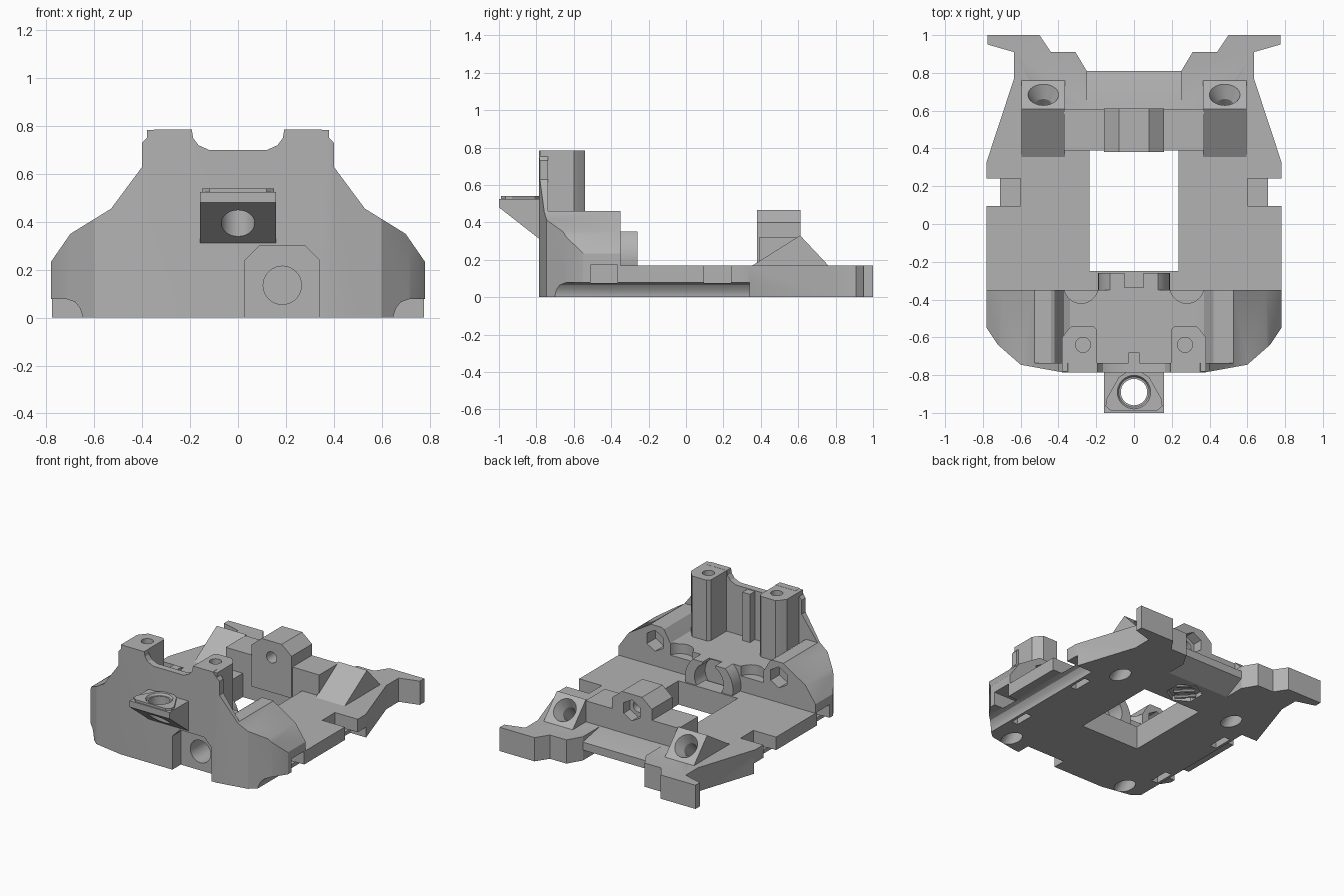
import bpy, bmesh, math
from mathutils import Vector, Matrix

cube = bpy.data.objects.get("Cube")
if cube:
    bpy.data.objects.remove(cube)

grey = bpy.data.materials.new("mid_grey")
grey.use_nodes = True
COLOUR = (0.45, 0.45, 0.45, 1)
grey.diffuse_color = COLOUR
grey.node_tree.nodes["Principled BSDF"].inputs["Base Color"].default_value = COLOUR


def finish(name, bm):
    bmesh.ops.recalc_face_normals(bm, faces=bm.faces)
    mesh = bpy.data.meshes.new(name)
    bm.to_mesh(mesh)
    bm.free()
    mesh.materials.append(grey)
    ob = bpy.data.objects.new(name, mesh)
    bpy.context.collection.objects.link(ob)
    return ob


def prism(name, pts, axis, lo, hi):
    """Extrude a flat profile along one axis."""
    place = {"x": lambda a, b, c: (c, a, b),
             "y": lambda a, b, c: (a, c, b),
             "z": lambda a, b, c: (a, b, c)}[axis]
    bm = bmesh.new()
    ends = [[bm.verts.new(place(a, b, c)) for a, b in pts] for c in (lo, hi)]
    for ring in ends:
        bm.faces.new(ring)
    for i in range(len(pts)):
        j = (i + 1) % len(pts)
        bm.faces.new((ends[0][i], ends[0][j], ends[1][j], ends[1][i]))
    return finish(name, bm)


def box(name, x0, x1, y0, y1, z0, z1):
    return prism(name, [(x0, y0), (x1, y0), (x1, y1), (x0, y1)], "z", z0, z1)


def rod(name, start, end, r1, r2=None, sides=32):
    """Cylinder or cone between two points."""
    start, end = Vector(start), Vector(end)
    d = end - start
    bm = bmesh.new()
    turn = d.to_track_quat("Z", "Y").to_matrix().to_4x4()
    bmesh.ops.create_cone(bm, cap_ends=True, segments=sides, radius1=r1,
                          radius2=r1 if r2 is None else r2, depth=d.length,
                          matrix=Matrix.Translation((start + end) / 2) @ turn)
    return finish(name, bm)


def boolean(parts, tool, mode="DIFFERENCE"):
    for ob in parts:
        mod = ob.modifiers.new("shape", "BOOLEAN")
        mod.operation, mod.solver, mod.object = mode, "EXACT", tool
        bpy.context.view_layer.update()
        graph = bpy.context.evaluated_depsgraph_get()
        mesh = bpy.data.meshes.new_from_object(ob.evaluated_get(graph))
        ob.modifiers.clear()
        ob.data = mesh
    bpy.data.objects.remove(tool)


def mirrored(half):
    """Right half of an outline, top to bottom, completed on the left."""
    return half + [(-a, b) for a, b in reversed(half)]


def flip(pts, s):
    return [(a * s, b) for a, b in pts]


# Base plate with tapered tail and ears
base = prism("base_plate", mirrored([
    (0.25, 0.81), (0.31, 0.91), (0.44, 0.91), (0.5, 1), (0.775, 1), (0.775, 0.95),
    (0.635, 0.91), (0.635, 0.77), (0.78, 0.33), (0.78, -0.36)]), "z", 0, 0.17)
boolean([base], box("window", -0.235, 0.235, -0.25, 0.39, -0.1, 0.3))
boolean([base], prism("tail_under_slope", [(0.64, -0.01), (0.82, 0.08), (0.82, -0.01)],
                      "x", -0.25, 0.25))
boolean([base], prism("tail_top_slope", [(0.61, 0.171), (0.82, 0.13), (0.82, 0.2)],
                      "x", -0.25, 0.25))

# Front housing: plan outline crossed with the front elevation
front = prism("front_housing", mirrored([
    (0.78, -0.35), (0.78, -0.55), (0.72, -0.64), (0.6, -0.745), (0.38, -0.785)]), "z", 0, 0.9)
boolean([front], prism("elevation", mirrored([
    (0.12, 0.7), (0.165, 0.72), (0.187, 0.75), (0.193, 0.785), (0.35, 0.785), (0.4, 0.73),
    (0.4, 0.63), (0.53, 0.455), (0.7, 0.35), (0.79, 0.22), (0.79, 0)]),
    "y", -1, 0), "INTERSECT")
boolean([front], box("behind_wall", -0.6, 0.6, -0.737, -0.2, 0.46, 1))
boolean([front], prism("cradle", mirrored([
    (0.46, 0.47), (0.42, 0.45), (0.39, 0.40), (0.37, 0.365), (0.34, 0.35)]), "y", -0.737, -0.2))
boolean([front], prism("hatch_recess", [
    (0.03, -0.1), (0.34, -0.1), (0.34, 0.24), (0.28, 0.3), (0.09, 0.3), (0.03, 0.24)],
    "y", -0.9, -0.69))
boolean([front], rod("hatch_bore", (0.185, -0.9, 0.135), (0.185, -0.45, 0.135), 0.08))

# Screw posts and the rib between them
for s, side in ((1, "left"), (-1, "right")):
    post = prism(side + "_post", flip([
        (0.195, -0.78), (0.38, -0.78), (0.38, -0.6), (0.35, -0.56), (0.33, -0.54),
        (0.215, -0.54), (0.195, -0.56)], s), "z", 0.3, 0.784)
    boolean([post, front], rod("post_hole", (0.27 * s, -0.64, 0.6),
                               (0.27 * s, -0.64, 0.9), 0.04))
    boolean([front], rod("cradle_notch", (0.28 * s, -0.33, 0.28), (0.28 * s, -0.33, 0.5), 0.09))
box("wall_rib", -0.03, 0.03, -0.75, -0.68, 0.3, 0.695)

# Front eyelet shelf with raised rim
shelf = prism("eyelet_shelf", [(-1, 0.525), (-1, 0.48), (-0.77, 0.3), (-0.77, 0.525)],
              "x", -0.158, 0.158)
rim = prism("eyelet_rim", mirrored([
    (0.04, -0.785), (0.08, -0.81), (0.148, -0.93), (0.15, -0.965), (0.12, -0.99)]),
    "z", 0.5, 0.54)
boolean([shelf, rim], rod("eyelet_bore", (0, -0.89, 0.2), (0, -0.89, 0.7), 0.07))
boolean([rim], rod("eyelet_bevel", (0, -0.89, 0.49), (0, -0.89, 0.56), 0.06, 0.1))

# Split bearing ring behind the housing
ring = rod("bearing_ring", (0, -0.4, 0.21), (0, -0.26, 0.21), 0.19, sides=48)
boolean([ring], box("ring_top_trim", -1, 1, -1, 1, 0.35, 1))
boolean([ring], box("ring_bottom_trim", -1, 1, -1, 1, -0.3, 0.02))
boolean([ring], box("ring_split", -0.05, 0.05, -0.335, -0.2, 0.22, 1))
boolean([ring, front], rod("ring_bore", (0, -0.38, 0.23), (0, -0.1, 0.23), 0.115))

# Cross bar with chamfered lug
bar = box("cross_bar", -0.37, 0.37, 0.39, 0.61, 0.1, 0.32)
lug = prism("bar_lug", mirrored([(0.08, 0.465), (0.158, 0.4), (0.158, 0.1)]), "y", 0.38, 0.612)
boolean([lug, bar], rod("lug_nut_pocket", (0, 0.54, 0.35), (0, 0.7, 0.35), 0.075, sides=6))
boolean([lug, bar], rod("lug_bore", (0, 0.3, 0.35), (0, 0.7, 0.35), 0.04))

# Side details, repeated left and right
for s, side in ((1, "left"), (-1, "right")):
    wedge = prism(side + "_wedge", [(0.34, 0.1), (0.34, 0.16), (0.61, 0.33), (0.765, 0.165),
                                    (0.765, 0.1)], "x", 0.365 * s, 0.595 * s)
    # slanted screw holes with countersinks
    boolean([wedge, base], rod("rear_bore", (0.48 * s, 0.73, 0.3), (0.48 * s, 0.38, -0.05), 0.045))
    boolean([wedge, base], rod("countersink", (0.48 * s, 0.71, 0.275),
                               (0.48 * s, 0.63, 0.195), 0.1, 0.04))
    boolean([base], rod("rear_exit", (0.48 * s, 0.49, 0.06), (0.48 * s, 0.37, -0.06), 0.06))
    boolean([front], rod("nut_pocket", (0.49 * s, -0.3, 0.35), (0.49 * s, -0.45, 0.35),
                         0.075, sides=6))
    boolean([front], rod("front_exit", (0.49 * s, -0.58, 0.1), (0.49 * s, -0.74, -0.06), 0.06))
    # rounded lower grooves
    boolean([base, front], prism("groove", flip([
        (0.65, -0.05), (0.65, 0.01), (0.66, 0.04), (0.68, 0.065), (0.715, 0.077),
        (0.9, 0.077), (0.9, -0.05)], s), "y", -1, 0.34))
    # clip notches and their slots underneath
    for y0, y1 in ((-0.51, -0.365), (0.095, 0.24)):
        boolean([base, front], box("notch", 0.6 * s, 0.9 * s, y0, y1, 0.075, 0.172))
        boolean([base, front], box("slot", 0.58 * s, 0.63 * s, y0, y1, -0.1, 0.05))

# Hexagonal vent under the tail
boolean([base], rod("vent_recess", (0, 0.52, -0.05), (0, 0.52, 0.03), 0.12, sides=6))
for i in (-1, 0, 1):
    slat = Vector((0.05 * i, 0.52 + 0.05 * i, 0.015))
    a, b = slat + Vector((-0.05, 0.05, 0)), slat + Vector((0.05, -0.05, 0))
    rod("vent_slat", a, b, 0.013, sides=8)

# Smooth round surfaces, keep hard edges
for ob in bpy.context.collection.objects:
    if ob.type == "MESH" and grey.name in ob.data.materials:
        ob.data.shade_smooth()
        ob.data.set_sharp_from_angle(angle=math.radians(25))
